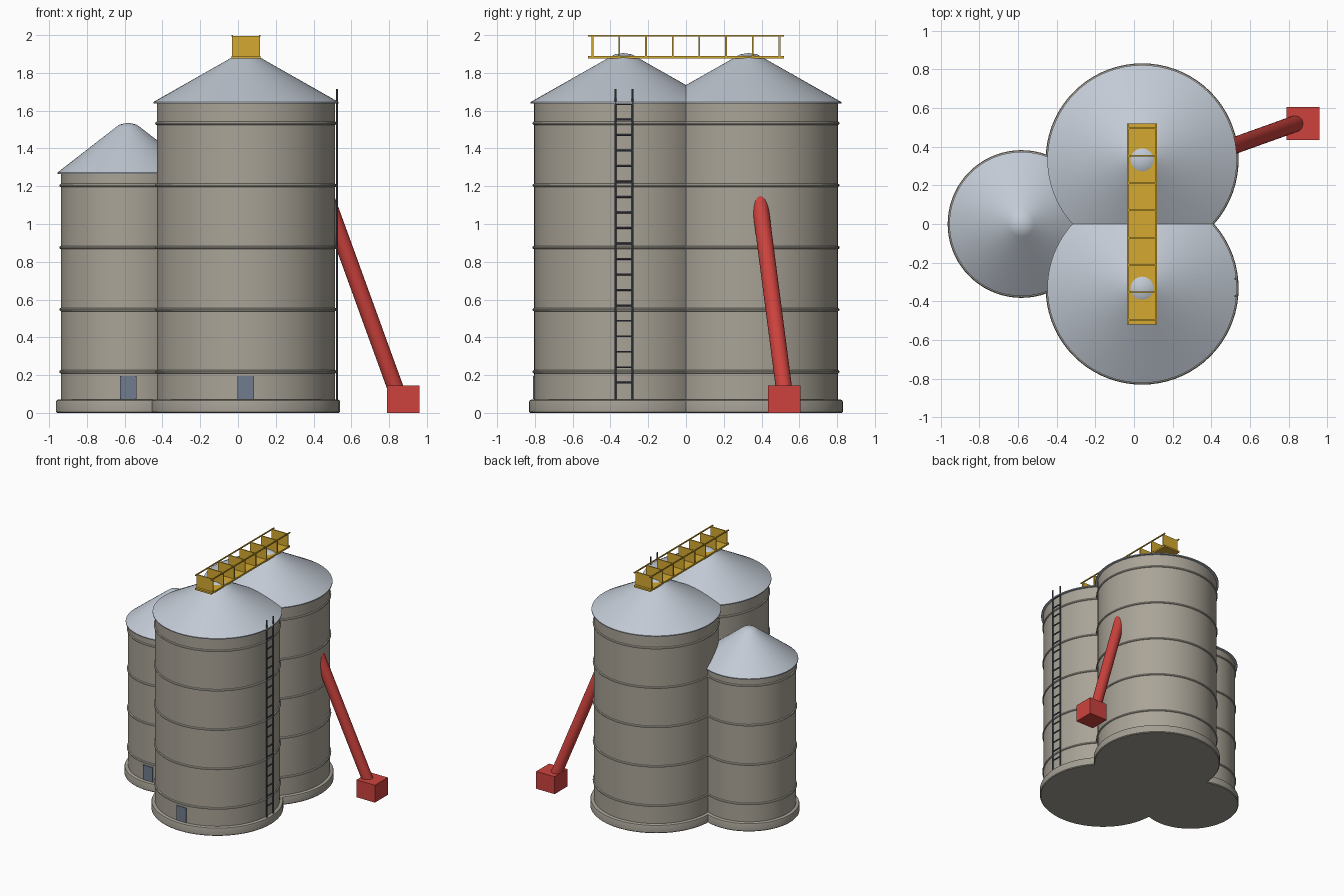
import bpy, bmesh, math
from mathutils import Vector

if "Cube" in bpy.data.objects:
    bpy.data.objects.remove(bpy.data.objects["Cube"])


def material(name, rgb):
    m = bpy.data.materials.new(name)
    m.diffuse_color = (*rgb, 1)
    m.use_nodes = True
    m.node_tree.nodes["Principled BSDF"].inputs["Base Color"].default_value = m.diffuse_color
    return m


WALL = material("galvanised beige", (0.40, 0.37, 0.31))
BAND = material("pale band", (0.50, 0.47, 0.40))
BASE = material("concrete", (0.37, 0.345, 0.295))
ROOF = material("roof blue grey", (0.54, 0.59, 0.66))
DOOR = material("door slate", (0.16, 0.20, 0.27))
STEEL = material("dark steel", (0.07, 0.085, 0.115))
YELLOW = material("walkway yellow", (0.66, 0.40, 0.03))
RED = material("auger red", (0.61, 0.055, 0.047))


def finish(name, bm, mat, smooth=False):
    bmesh.ops.recalc_face_normals(bm, faces=bm.faces)
    me = bpy.data.meshes.new(name)
    bm.to_mesh(me)
    bm.free()
    me.materials.append(mat)
    ob = bpy.data.objects.new(name, me)
    bpy.context.collection.objects.link(ob)
    if smooth:
        bpy.ops.object.select_all(action='DESELECT')
        ob.select_set(True)
        bpy.context.view_layer.objects.active = ob
        bpy.ops.object.shade_smooth_by_angle(angle=math.radians(35))
    return ob


def lathe(name, centre, profile, mat, closed=False, seg=72):
    """Spin an (r, z) profile about a vertical axis at centre."""
    bm = bmesh.new()
    verts = [bm.verts.new((centre[0] + r, centre[1], z)) for r, z in profile]
    edges = [bm.edges.new(p) for p in zip(verts, verts[1:])]
    if closed:
        edges.append(bm.edges.new((verts[-1], verts[0])))
    bmesh.ops.spin(bm, geom=verts + edges, cent=(*centre, 0), axis=(0, 0, 1),
                   angle=2 * math.pi, steps=seg)
    bmesh.ops.remove_doubles(bm, verts=bm.verts, dist=1e-5)
    return finish(name, bm, mat, True)


def boxes(name, items, mat):
    """One object from a list of (centre, size) boxes."""
    bm = bmesh.new()
    for c, s in items:
        vs = bmesh.ops.create_cube(bm, size=1)["verts"]
        bmesh.ops.scale(bm, vec=s, verts=vs)
        bmesh.ops.translate(bm, vec=c, verts=vs)
    return finish(name, bm, mat)


def tubes(name, items, mat, seg=24):
    """One object from a list of (start, end, radius) cylinders."""
    bm = bmesh.new()
    for a, b, r in items:
        a, b = Vector(a), Vector(b)
        d = b - a
        vs = bmesh.ops.create_cone(bm, cap_ends=True, segments=seg, radius1=r,
                                   radius2=r, depth=d.length)["verts"]
        m = d.to_track_quat('Z', 'Y').to_matrix().to_4x4()
        m.translation = (a + b) / 2
        bmesh.ops.transform(bm, matrix=m, verts=vs)
    return finish(name, bm, mat, True)


def silo(name, c, r, eave, shoulder, apex, bands):
    # concrete foot with a softened upper edge
    f = r + 0.027
    lathe(name + "_base", c, [(0, 0), (f - 0.006, 0), (f, 0.006), (f, 0.058),
                              (f - 0.003, 0.066), (f - 0.01, 0.07), (0, 0.07)], BASE)
    # wall
    lathe(name + "_wall", c, [(r, 0.05), (r, eave + 0.005)], WALL)
    # rounded reinforcing bands
    for i in range(bands):
        z = 0.218 + 0.3288 * i
        prof = [(r + 0.009 * math.cos(k * math.pi / 4),
                 z + 0.009 * math.sin(k * math.pi / 4)) for k in range(8)]
        lathe(f"{name}_band_{i + 1}", c, prof, BAND, closed=True)
    # conical roof with eave lip and rounded cap
    e = r + 0.018
    lathe(name + "_roof", c, [(0, eave - 0.005), (e, eave - 0.005), (e, eave + 0.003),
                              (0.065, shoulder), (0.045, shoulder + (apex - shoulder) * 0.6),
                              (0.022, apex - 0.003), (0, apex)], ROOF)
    # access door
    boxes(name + "_door", [((c[0], c[1] - r + 0.005, 0.134), (0.088, 0.022, 0.122))], DOOR)


CX = 0.042
silo("front_silo", (CX, -0.332), 0.472, 1.643, 1.887, 1.905, 5)
silo("rear_silo", (CX, 0.332), 0.472, 1.643, 1.887, 1.905, 5)
silo("small_silo", (-0.582, 0), 0.355, 1.27, 1.512, 1.535, 4)

# ladder on the front silo
LX, LY = 0.525, -0.328
tubes("ladder_rails", [((LX, LY + s * 0.045, 0.05), (LX, LY + s * 0.045, 1.715), 0.006)
                       for s in (-1, 1)], STEEL, 10)
tubes("ladder_rungs", [((LX, LY - 0.045, 0.16 + 0.0819 * i), (LX, LY + 0.045, 0.16 + 0.0819 * i), 0.005)
                       for i in range(19)], STEEL, 8)

# roof walkway: floor, cross frames and hand rails
boxes("walkway_floor", [((CX, 0, 1.883), (0.153, 1.04, 0.014))], YELLOW)
boxes("walkway_frames", [((CX, -0.495 + i * 0.1414, 1.94), (0.15, 0.009, 0.112))
                         for i in range(8)], YELLOW)
boxes("walkway_rails", [((CX + s * 0.0725, 0, 1.996), (0.009, 1.04, 0.008))
                        for s in (-1, 1)], YELLOW)

# loading auger and its hopper
boxes("auger_hopper", [((0.875, 0.52, 0.0725), (0.17, 0.17, 0.145))], RED)
tubes("auger_tube", [((0.863, 0.529, 0.05), (0.45, 0.381, 1.188), 0.043)], RED, 32)
